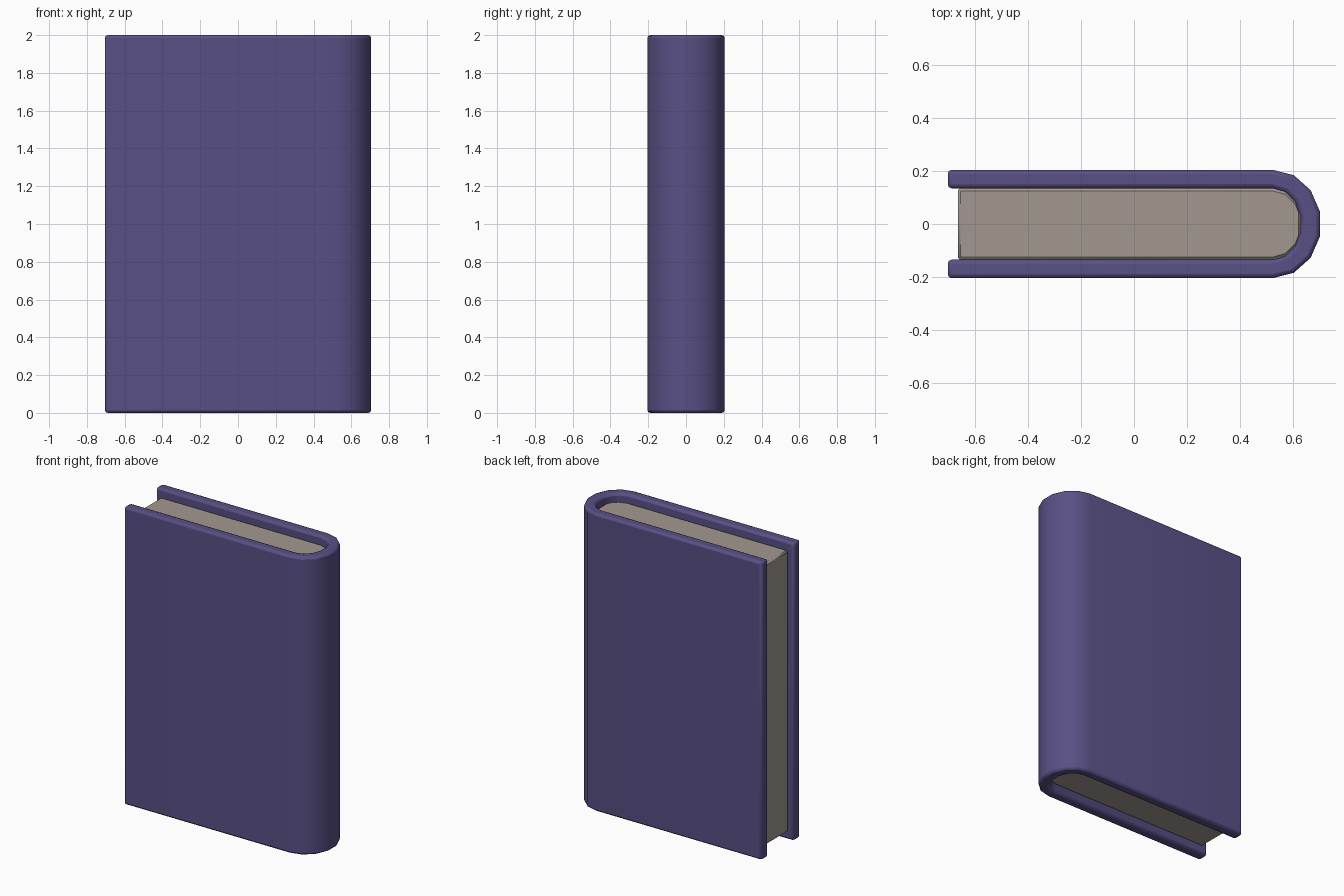
import bpy, bmesh, math

if "Cube" in bpy.data.objects:
    bpy.data.objects.remove(bpy.data.objects["Cube"])


def material(name, rgb):
    m = bpy.data.materials.new(name)
    m.diffuse_color = (*rgb, 1)
    m.use_nodes = True
    m.node_tree.nodes["Principled BSDF"].inputs["Base Color"].default_value = m.diffuse_color
    return m


def arc(cx, rx, ry, n):
    """Half ellipse bulging to +x, from -y round to +y."""
    return [(cx + rx * math.cos(a), ry * math.sin(a))
            for a in (math.pi * (i / n - 0.5) for i in range(n + 1))]


def prism(name, rows, z0, z1, mat, bevel, segments):
    """Extrude a plan made of quad strips between two paths (rows)."""
    outer, inner = rows
    bm = bmesh.new()
    a = [bm.verts.new((x, y, z0)) for x, y in outer]
    b = [bm.verts.new((x, y, z0)) for x, y in inner]
    faces = [bm.faces.new((a[i], b[i], b[i + 1], a[i + 1])) for i in range(len(a) - 1)]
    ext = bmesh.ops.extrude_face_region(bm, geom=faces, use_keep_orig=True)
    for v in ext["geom"]:
        if isinstance(v, bmesh.types.BMVert):
            v.co.z = z1
    bmesh.ops.recalc_face_normals(bm, faces=bm.faces)
    me = bpy.data.meshes.new(name)
    bm.to_mesh(me)
    bm.free()
    me.materials.append(mat)
    ob = bpy.data.objects.new(name, me)
    bpy.context.collection.objects.link(ob)
    mod = ob.modifiers.new("soft_edges", "BEVEL")
    mod.width, mod.segments = bevel, segments
    mod.limit_method, mod.angle_limit = "ANGLE", math.radians(45)
    bpy.ops.object.select_all(action="DESELECT")
    ob.select_set(True)
    bpy.context.view_layer.objects.active = ob
    bpy.ops.object.shade_smooth_by_angle(angle=math.radians(40))
    return ob


cover_mat = material("purple cover", (0.098, 0.080, 0.235))
page_mat = material("warm grey paper", (0.36, 0.315, 0.275))

# Cover: two boards joined by a rounded spine
SEG = 7
outer = [(-0.705, -0.205)] + arc(0.525, 0.184, 0.205, SEG) + [(-0.705, 0.205)]
inner = [(-0.705, -0.135)] + arc(0.525, 0.108, 0.135, SEG) + [(-0.705, 0.135)]
prism("cover", (outer, inner), 0, 2, cover_mat, 0.015, 2)

# Page block, rounded on the spine side and recessed at the other three
edge = [(-0.667, -0.137)] + arc(0.525, 0.110, 0.137, SEG) + [(-0.667, 0.137)]
half = len(edge) // 2
low, high = edge[:half], edge[half:][::-1]
bm_low = low[:]
bm_high = high[:]
prism("pages", (bm_low, bm_high), 0.055, 1.945, page_mat, 0.01, 1)
